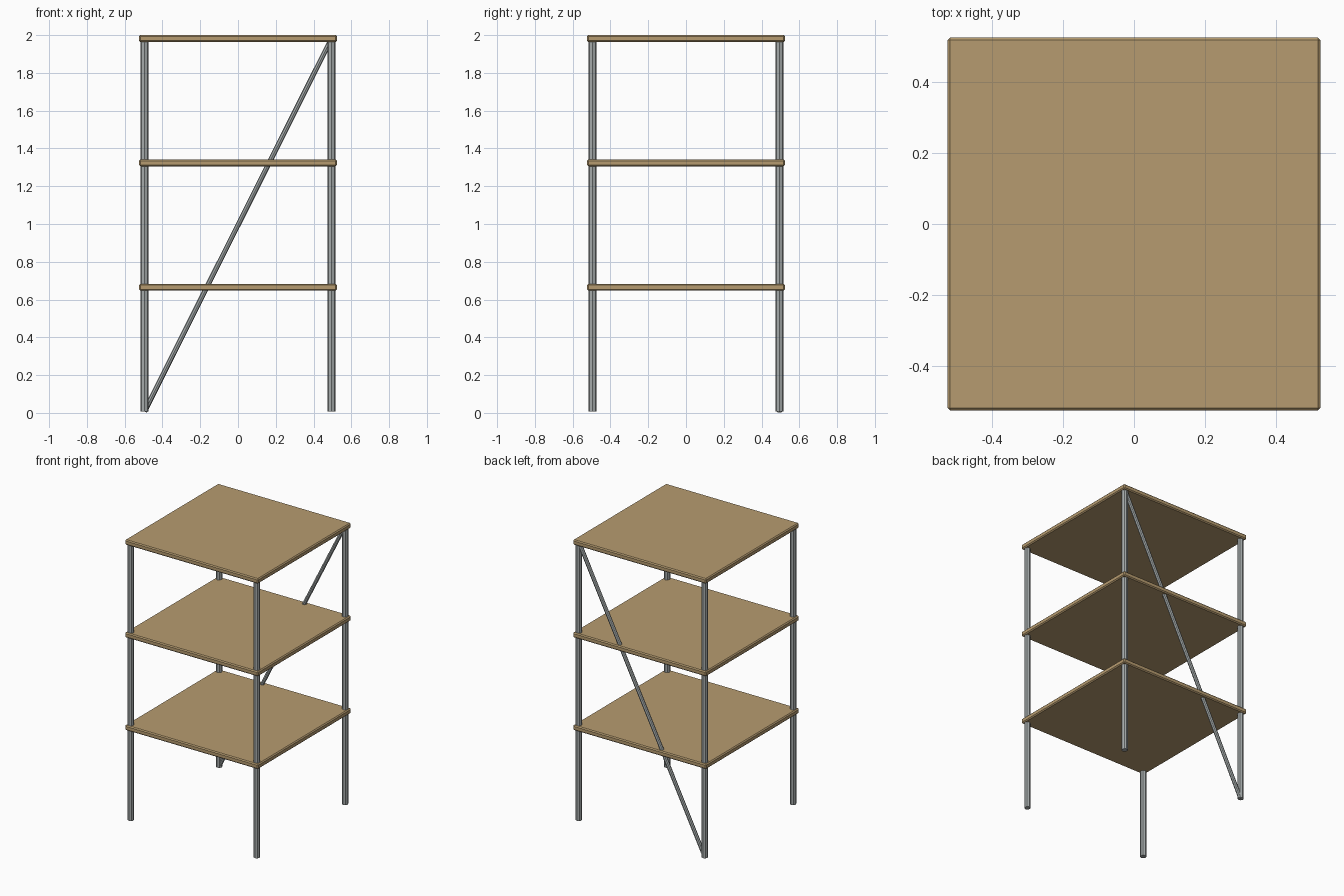
import bpy, bmesh, math
from mathutils import Vector

if "Cube" in bpy.data.objects:
    bpy.data.objects.remove(bpy.data.objects["Cube"])


def material(name, rgb):
    m = bpy.data.materials.new(name)
    m.diffuse_color = (*rgb, 1)
    m.use_nodes = True
    m.node_tree.nodes["Principled BSDF"].inputs["Base Color"].default_value = m.diffuse_color
    return m


WOOD = material("tan wood", (0.47, 0.33, 0.16))
METAL = material("grey metal", (0.38, 0.41, 0.41))

POST = 0.495      # post centre offset from the middle
BASE = 0.007      # underside of the posts
STEP = 0.6583     # height between shelves
TOP = BASE + 3 * STEP


def finish(bm, name, mat):
    mesh = bpy.data.meshes.new(name)
    bm.to_mesh(mesh)
    bm.free()
    mesh.materials.append(mat)
    obj = bpy.data.objects.new(name, mesh)
    bpy.context.collection.objects.link(obj)
    return obj


def tube(name, a, b, radius, sides=8):
    a, b = Vector(a), Vector(b)
    bm = bmesh.new()
    bmesh.ops.create_cone(bm, cap_ends=True, segments=sides, radius1=radius,
                          radius2=radius, depth=(b - a).length)
    obj = finish(bm, name, METAL)
    obj.location = (a + b) / 2
    obj.rotation_euler = (b - a).to_track_quat('Z', 'Y').to_euler()
    return obj


# Three square shelves with chamfered edges
for i, label in enumerate(("lower", "middle", "top"), 1):
    bm = bmesh.new()
    bmesh.ops.create_cube(bm, size=1)
    bmesh.ops.scale(bm, vec=(1.048, 1.048, 0.036), verts=bm.verts)
    bmesh.ops.bevel(bm, geom=bm.edges[:], offset=0.007, segments=1, affect='EDGES')
    shelf = finish(bm, label + "_shelf", WOOD)
    shelf.location.z = BASE + i * STEP

# Four corner posts
for sx, side in ((-1, "left"), (1, "right")):
    for sy, end in ((-1, "front"), (1, "back")):
        x, y = sx * POST, sy * POST
        tube(f"{end}_{side}_post", (x, y, BASE), (x, y, TOP), 0.021)

# Diagonal brace across the back
tube("back_brace", (-POST, POST, BASE), (POST, POST, TOP), 0.0135)
